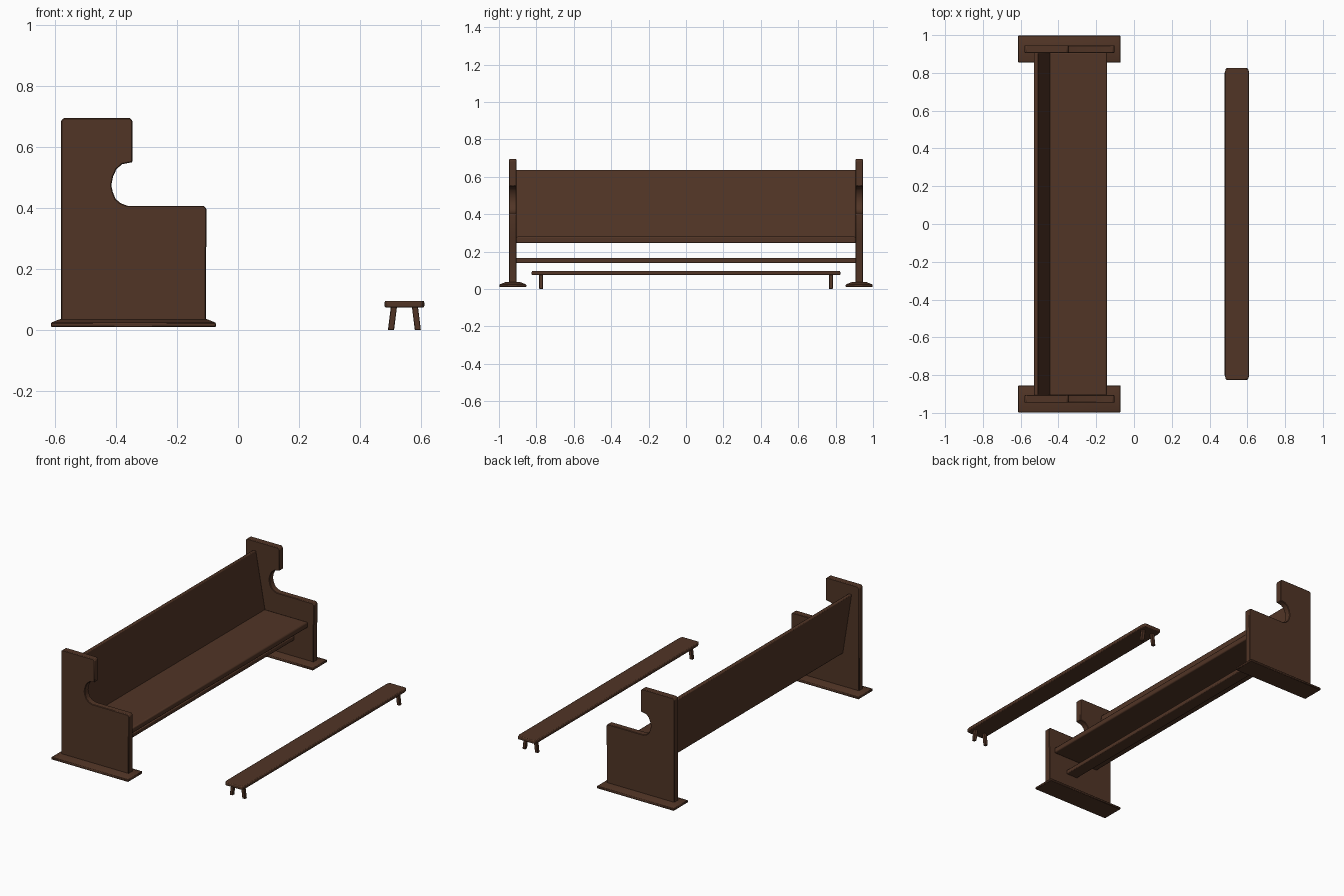
import bpy, bmesh, math
from mathutils import Matrix, Vector

if "Cube" in bpy.data.objects:
    bpy.data.objects.remove(bpy.data.objects["Cube"])

wood = bpy.data.materials.new("dark brown wood")
wood.diffuse_color = (0.082, 0.035, 0.019, 1)
wood.use_nodes = True
wood.node_tree.nodes["Principled BSDF"].inputs["Base Color"].default_value = wood.diffuse_color


def finish(name, bm, bevel=0.0, segs=2):
    bmesh.ops.recalc_face_normals(bm, faces=bm.faces)
    me = bpy.data.meshes.new(name)
    bm.to_mesh(me)
    bm.free()
    ob = bpy.data.objects.new(name, me)
    bpy.context.collection.objects.link(ob)
    me.materials.append(wood)
    if bevel:
        m = ob.modifiers.new("bevel", 'BEVEL')
        m.width = bevel
        m.segments = segs
        m.limit_method = 'ANGLE'
        m.angle_limit = math.radians(40)
    bpy.ops.object.select_all(action='DESELECT')
    ob.select_set(True)
    bpy.context.view_layer.objects.active = ob
    bpy.ops.object.shade_smooth_by_angle(angle=math.radians(35))
    return ob


def extrude_profile(name, pts, y0, y1, bevel=0.0, segs=2):
    """Extrude an x/z outline from y0 to y1."""
    bm = bmesh.new()
    f = bm.faces.new([bm.verts.new((x, y0, z)) for x, z in pts])
    r = bmesh.ops.extrude_face_region(bm, geom=[f])
    vs = [v for v in r["geom"] if isinstance(v, bmesh.types.BMVert)]
    bmesh.ops.translate(bm, verts=vs, vec=(0, y1 - y0, 0))
    return finish(name, bm, bevel, segs)


def rect(x0, x1, z0, z1):
    return [(x0, z0), (x1, z0), (x1, z1), (x0, z1)]


# pew end outline: tall back, concave scoop, low armrest
end = [(-0.58, 0.03), (-0.105, 0.03), (-0.105, 0.27), (-0.103, 0.275),
       (-0.103, 0.398), (-0.112, 0.407), (-0.362, 0.407), (-0.385, 0.416),
       (-0.401, 0.43), (-0.41, 0.452), (-0.415, 0.475), (-0.409, 0.503),
       (-0.398, 0.527), (-0.38, 0.543), (-0.345, 0.55), (-0.345, 0.685),
       (-0.354, 0.695), (-0.57, 0.695), (-0.58, 0.685)]

for side, s in (("right", -1), ("left", 1)):
    extrude_profile(side + "_end_panel", end, s * 0.906, s * 0.946, 0.003, 1)

    # foot plate with sloped top edges
    bm = bmesh.new()
    rings = []
    for z, i in ((0.01, 0), (0.024, 0), (0.037, 0.033)):
        rings.append([bm.verts.new((x, y, z)) for x, y in (
            (-0.613 + i, s * 0.926 - 0.072 + i), (-0.072 - i, s * 0.926 - 0.072 + i),
            (-0.072 - i, s * 0.926 + 0.072 - i), (-0.613 + i, s * 0.926 + 0.072 - i))])
    for a, b in zip(rings, rings[1:]):
        for k in range(4):
            bm.faces.new((a[k], a[(k + 1) % 4], b[(k + 1) % 4], b[k]))
    bm.faces.new(rings[0])
    bm.faces.new(rings[-1])
    finish(side + "_foot", bm, 0.003, 1)

# seat, leaning backrest and stretcher
extrude_profile("seat", rect(-0.47, -0.143, 0.245, 0.28), -0.907, 0.907, 0.007)
extrude_profile("backrest", [(-0.468, 0.245), (-0.438, 0.249), (-0.508, 0.637),
                             (-0.53, 0.634)], -0.907, 0.907, 0.005)
extrude_profile("stretcher", rect(-0.32, -0.24, 0.138, 0.165), -0.91, 0.91, 0.005)

# kneeler board with clipped corners
bm = bmesh.new()
board = [(0.48, -0.80), (0.487, -0.825), (0.603, -0.825), (0.61, -0.80),
         (0.61, 0.80), (0.603, 0.825), (0.487, 0.825), (0.48, 0.80)]
f = bm.faces.new([bm.verts.new((x, y, 0.074)) for x, y in board])
r = bmesh.ops.extrude_face_region(bm, geom=[f])
bmesh.ops.translate(bm, vec=(0, 0, 0.022),
                    verts=[v for v in r["geom"] if isinstance(v, bmesh.types.BMVert)])
finish("kneeler_board", bm, 0.005)

# splayed kneeler legs
for name, y in (("front", -0.775), ("back", 0.775)):
    for side, s in (("left", -1), ("right", 1)):
        c = 0.545
        pts = [(c + s * 0.034, 0.08), (c + s * 0.022 + s * 0.032, 0.08),
               (c + s * 0.053, 0.07), (c + s * 0.053, 0.0), (c + s * 0.033, 0.0)]
        pts = [(c + s * 0.024, 0.08), (c + s * 0.044, 0.08),
               (c + s * 0.054, 0.0), (c + s * 0.034, 0.0)]
        extrude_profile(f"kneeler_leg_{name}_{side}", pts, y - 0.01, y + 0.01, 0.002, 1)
